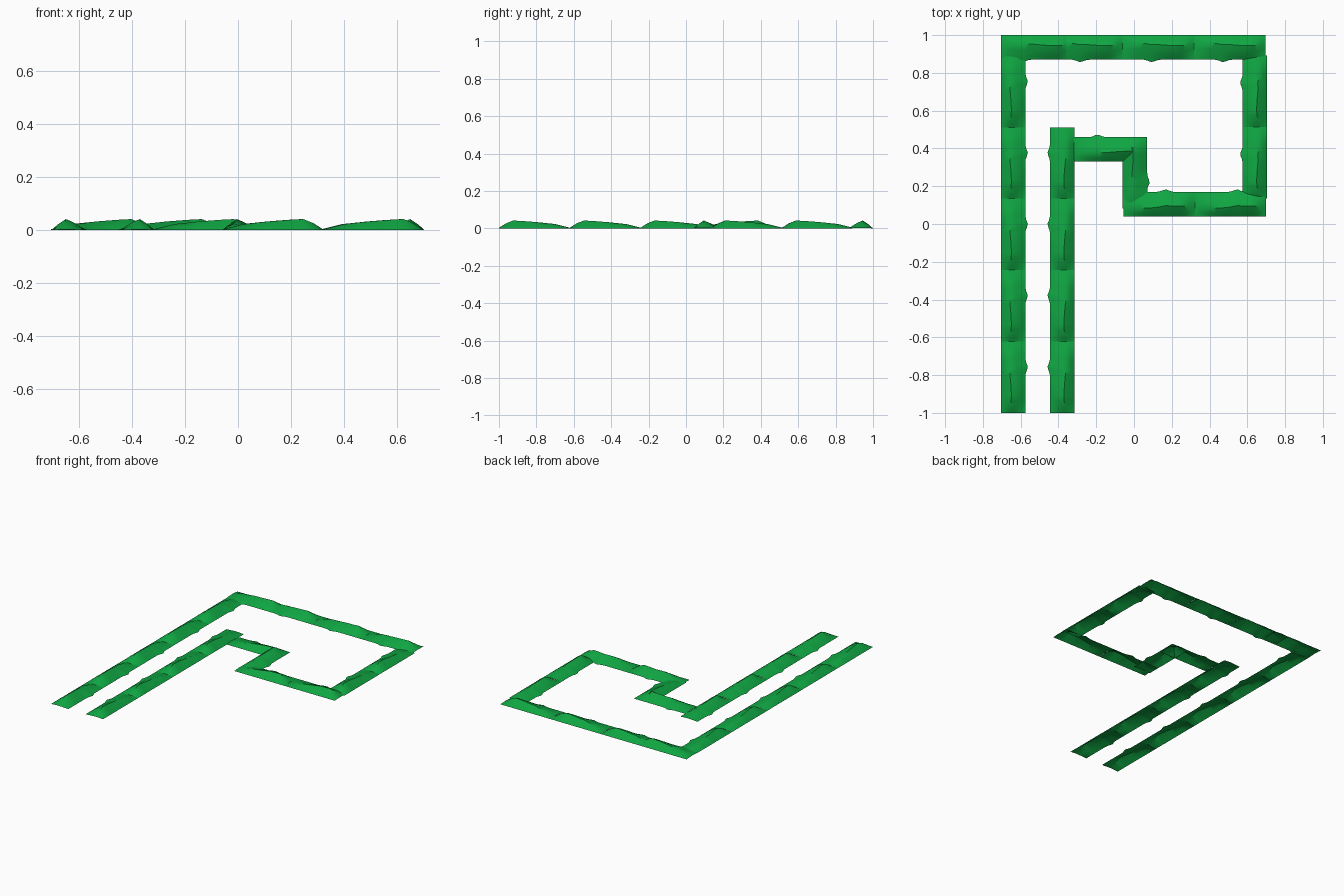
import bpy, bmesh, math
from mathutils import Vector

cube = bpy.data.objects.get("Cube")
if cube:
    bpy.data.objects.remove(cube, do_unlink=True)

green = bpy.data.materials.new("grass_green")
green.use_nodes = True
colour = (0.005, 0.38, 0.055, 1)
green.diffuse_color = colour
bsdf = green.node_tree.nodes["Principled BSDF"]
bsdf.inputs["Base Color"].default_value = colour
bsdf.inputs["Roughness"].default_value = 0.8

LENGTH, WIDTH, STEPS = 0.378, 0.13, 20
# Crest height along one hill, and height share across it
CREST = [(0, 0.003), (0.1, 0.027), (0.2, 0.042), (0.35, 0.039),
         (0.55, 0.033), (0.8, 0.023), (1, 0.004)]
ACROSS = [(0, 0), (0.18, 0.55), (0.38, 1), (0.6, 0.75), (0.82, 0.35), (1, 0)]

AXES = {"+x": Vector((1, 0, 0)), "-x": Vector((-1, 0, 0)),
        "+y": Vector((0, 1, 0)), "-y": Vector((0, -1, 0))}


def crest(t):
    for (a, h), (b, k) in zip(CREST, CREST[1:]):
        if t <= b:
            return h + (k - h) * (t - a) / (b - a)
    return CREST[-1][1]


def add_hill(bm, start, along, inward, bump):
    """One open ridge: straight outer foot, inner foot with a small bulge."""
    rows = []
    for i in range(STEPS + 1):
        t = i / STEPS
        foot = WIDTH + 0.013 * math.exp(-((t - bump) / 0.06) ** 2)
        sway = 0.006 * math.sin(t * math.tau)
        row = []
        for u, share in ACROSS:
            side = u * foot + sway * share
            # Shallow gully on the outer slope, shoulder on the inner one
            ripple = 1 + 0.12 * math.sin(2 * t * math.tau + 4 * u) * (1 - share)
            pos = start + along * (t * LENGTH) + inward * side
            pos.z = crest(t) * share * ripple
            row.append(bm.verts.new(pos))
        rows.append(row)
    for a, b in zip(rows, rows[1:]):
        for j in range(len(ACROSS) - 1):
            face = bm.faces.new((a[j], b[j], b[j + 1], a[j + 1]))
            face.normal_update()
            if face.normal.z < 0:
                face.normal_flip()


def hill_run(name, x, y, along, inward, count, bump):
    bm = bmesh.new()
    for n in range(count):
        start = Vector((x, y, 0)) + AXES[along] * (n * LENGTH)
        add_hill(bm, start, AXES[along], AXES[inward], bump)
    mesh = bpy.data.meshes.new(name)
    bm.to_mesh(mesh)
    bm.free()
    mesh.materials.append(green)
    obj = bpy.data.objects.new(name, mesh)
    bpy.context.collection.objects.link(obj)
    bpy.ops.object.select_all(action="DESELECT")
    obj.select_set(True)
    bpy.context.view_layer.objects.active = obj
    bpy.ops.object.shade_smooth_by_angle(angle=math.radians(40))


# Outer border
hill_run("right_long_ridge", -0.705, -1, "+y", "+x", 5, 0.64)
hill_run("back_ridge", 0.695, 1, "-x", "-y", 3, 0.59)
hill_run("back_corner_ridge", -0.327, 1, "-x", "-y", 1, 0.7)
hill_run("left_ridge", 0.705, 0.135, "+y", "-x", 2, 0.62)

# Inner border
hill_run("middle_ridge", 0.7, 0.04, "-x", "+y", 2, 0.41)
hill_run("step_ridge", -0.06, 0.46, "-y", "+x", 1, 0.63)
hill_run("step_link_ridge", 0.06, 0.33, "-x", "+y", 1, 0.67)
hill_run("inner_long_ridge", -0.315, -1, "+y", "-x", 4, 0.64)
